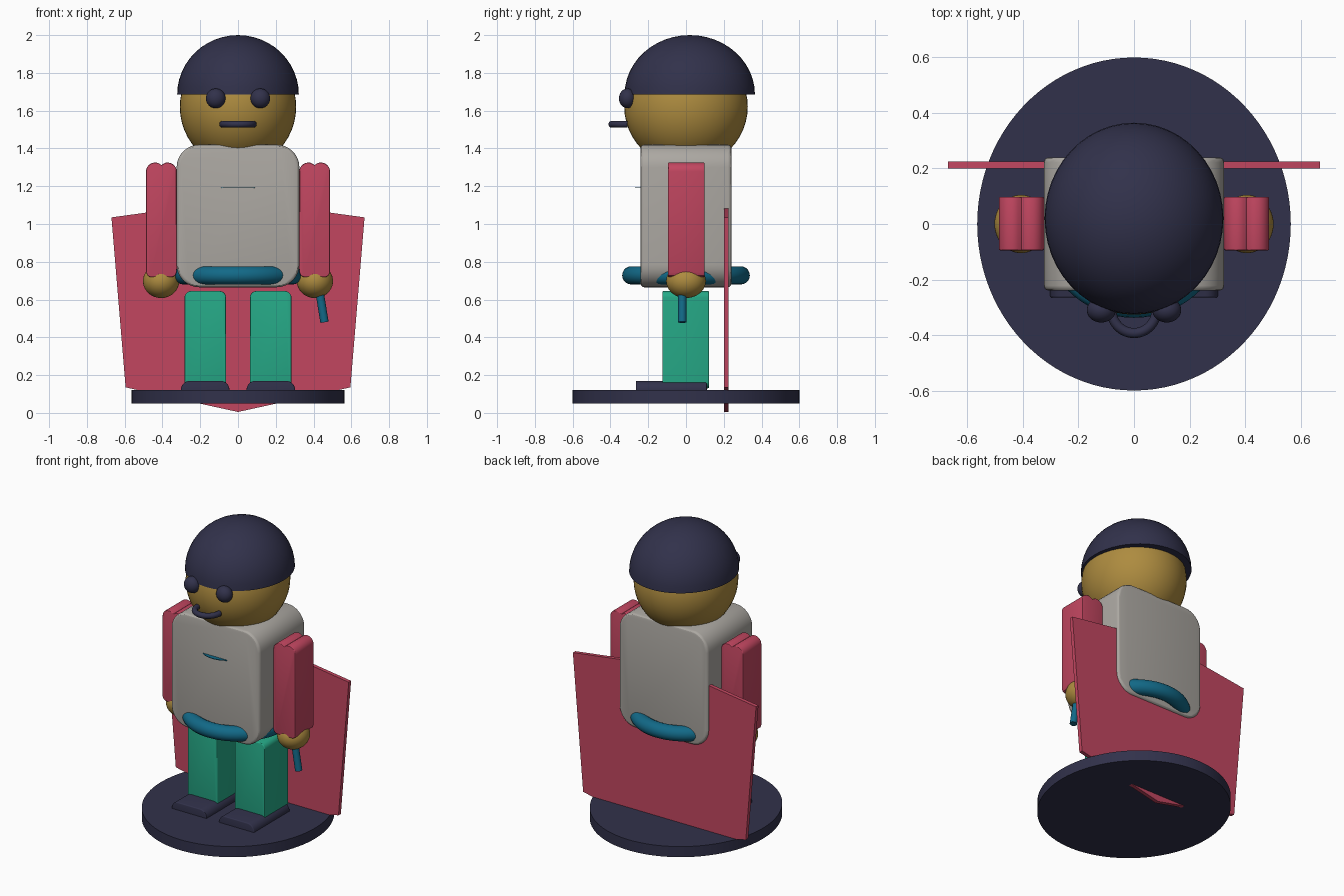
import bpy, bmesh, math
from mathutils import Matrix, Vector

if "Cube" in bpy.data.objects:
    bpy.data.objects.remove(bpy.data.objects["Cube"])


def material(name, rgb):
    m = bpy.data.materials.new(name)
    m.diffuse_color = (*rgb, 1)
    m.use_nodes = True
    m.node_tree.nodes["Principled BSDF"].inputs["Base Color"].default_value = m.diffuse_color
    return m


NAVY = material("navy", (0.031, 0.031, 0.070))
PINK = material("raspberry", (0.54, 0.062, 0.118))
GOLD = material("gold_skin", (0.42, 0.26, 0.050))
GREY = material("warm_grey", (0.41, 0.39, 0.36))
BLUE = material("sea_blue", (0.006, 0.142, 0.245))
GREEN = material("green", (0.019, 0.395, 0.24))


def finish(name, bm, mat):
    bmesh.ops.recalc_face_normals(bm, faces=bm.faces[:])
    me = bpy.data.meshes.new(name)
    bm.to_mesh(me)
    bm.free()
    me.materials.append(mat)
    me.shade_smooth()
    me.set_sharp_from_angle(angle=math.radians(30))
    ob = bpy.data.objects.new(name, me)
    bpy.context.collection.objects.link(ob)
    return ob


def prism(name, profile, y0, y1, mat, bevel=0.0):
    """Extrude an (x, z) outline along y, with softened front and back rims."""
    bm = bmesh.new()
    face = bm.faces.new([bm.verts.new((x, y0, z)) for x, z in profile])
    ext = bmesh.ops.extrude_face_region(bm, geom=[face])
    moved = [g for g in ext["geom"] if isinstance(g, bmesh.types.BMVert)]
    bmesh.ops.translate(bm, verts=moved, vec=(0, y1 - y0, 0))
    bmesh.ops.recalc_face_normals(bm, faces=bm.faces[:])
    if bevel:
        rims = [e for e in bm.edges if abs(e.verts[0].co.y - e.verts[1].co.y) < 1e-6]
        bmesh.ops.bevel(bm, geom=rims, offset=bevel, segments=3, profile=0.5, affect='EDGES')
    return finish(name, bm, mat)


def rounded(x0, x1, z0, z1, r, n=8):
    pts = []
    for k, (cx, cz) in enumerate([(x1 - r, z1 - r), (x0 + r, z1 - r),
                                  (x0 + r, z0 + r), (x1 - r, z0 + r)]):
        for i in range(n + 1):
            a = math.pi / 2 * (k + i / n)
            pts.append((cx + r * math.cos(a), cz + r * math.sin(a)))
    return pts


def ball(name, centre, radii, mat, half=False):
    bm = bmesh.new()
    bmesh.ops.create_uvsphere(bm, u_segments=48, v_segments=24, radius=1)
    if half:
        bmesh.ops.bisect_plane(bm, geom=bm.verts[:] + bm.edges[:] + bm.faces[:],
                               plane_co=(0, 0, 0), plane_no=(0, 0, -1), clear_outer=True)
        bmesh.ops.holes_fill(bm, edges=[e for e in bm.edges if e.is_boundary])
    bm.transform(Matrix.Translation(centre) @ Matrix.Diagonal((*radii, 1)))
    return finish(name, bm, mat)


def rod(name, a, b, rx, ry, mat, sides=24):
    bm = bmesh.new()
    a, b = Vector(a), Vector(b)
    bmesh.ops.create_cone(bm, cap_ends=True, segments=sides, radius1=1, radius2=1,
                          depth=(b - a).length)
    turn = Vector((0, 0, 1)).rotation_difference(b - a).to_matrix().to_4x4()
    bm.transform(Matrix.Translation((a + b) / 2) @ turn @ Matrix.Diagonal((rx, ry, 1, 1)))
    return finish(name, bm, mat)


# Oval stand
rod("stand", (0, 0, 0.05), (0, 0, 0.12), 0.565, 0.6, NAVY, 96)

# Flat cape panel running through the torso and stand
prism("cape", [(-0.67, 1.035), (0, 1.127), (0.67, 1.035),
               (0.595, 0.135), (0, 0.005), (-0.595, 0.135)], 0.2, 0.225, PINK)

# Torso, thin chest badge and belt
prism("torso", rounded(-0.325, 0.325, 0.665, 1.42, 0.12), -0.24, 0.24, GREY, 0.018)
rod("chest_badge", (0, -0.18, 1.19), (0, -0.18, 1.194), 0.12, 0.09, BLUE, 48)
bpy.ops.mesh.primitive_torus_add(location=(0, 0, 0.728), major_radius=0.29, minor_radius=0.048,
                                 major_segments=64, minor_segments=20)
belt = bpy.context.object
belt.name = "belt"
belt.data.materials.append(BLUE)
belt.data.shade_smooth()

# Head, cap and mouth
ball("head", (0, 0, 1.62), (0.308, 0.327, 0.32), GOLD)
ball("cap", (0, 0.02, 1.685), (0.322, 0.345, 0.315), NAVY, half=True)
curve = bpy.data.curves.new("mouth", 'CURVE')
curve.dimensions = '3D'
curve.bevel_depth = 0.018
curve.bevel_resolution = 4
curve.use_fill_caps = True
path = curve.splines.new('POLY')
path.points.add(24)
for i, p in enumerate(path.points):
    a = math.pi * (1 + i / 24)
    p.co = (0.081 * math.cos(a), -0.31 + 0.083 * math.sin(a), 1.528, 1)
curve.materials.append(NAVY)
bpy.context.collection.objects.link(bpy.data.objects.new("mouth", curve))

# Half outline of an arm: notched shoulder, rounded outer corners
arm_half = [(0.012, 1.32), (0.024, 1.325)]
arm_half += [(0.034 + 0.047 * math.sin(a), 1.278 + 0.047 * math.cos(a))
             for a in [math.pi / 16 * i for i in range(9)]]
arm_half += [(0.081, 0.745), (0.074, 0.728), (0.06, 0.72)]
arm = [(0, 1.312)] + arm_half + [(-x, z) for x, z in reversed(arm_half)]

# Paired parts
for side, s in (("right", 1), ("left", -1)):
    ball("eye_" + side, (s * 0.118, -0.31, 1.665), (0.052, 0.045, 0.052), NAVY)
    prism("arm_" + side, [(s * 0.406 + x, z) for x, z in arm], -0.095, 0.098, PINK, 0.005)
    ball("hand_" + side, (s * 0.407, 0, 0.698), (0.096, 0.105, 0.09), GOLD)
    lo, hi = sorted((s * 0.063, s * 0.283))
    prism("leg_" + side, rounded(lo, hi, 0.13, 0.645, 0.035), -0.125, 0.122, GREEN, 0.006)
    lo, hi = sorted((s * 0.045, s * 0.302))
    prism("shoe_" + side, rounded(lo, hi, 0.07, 0.17, 0.048), -0.265, 0.11, NAVY, 0.006)

# Short stick held in one hand
rod("stick", (0.458, -0.02, 0.48), (0.425, -0.02, 0.68), 0.022, 0.022, BLUE)
